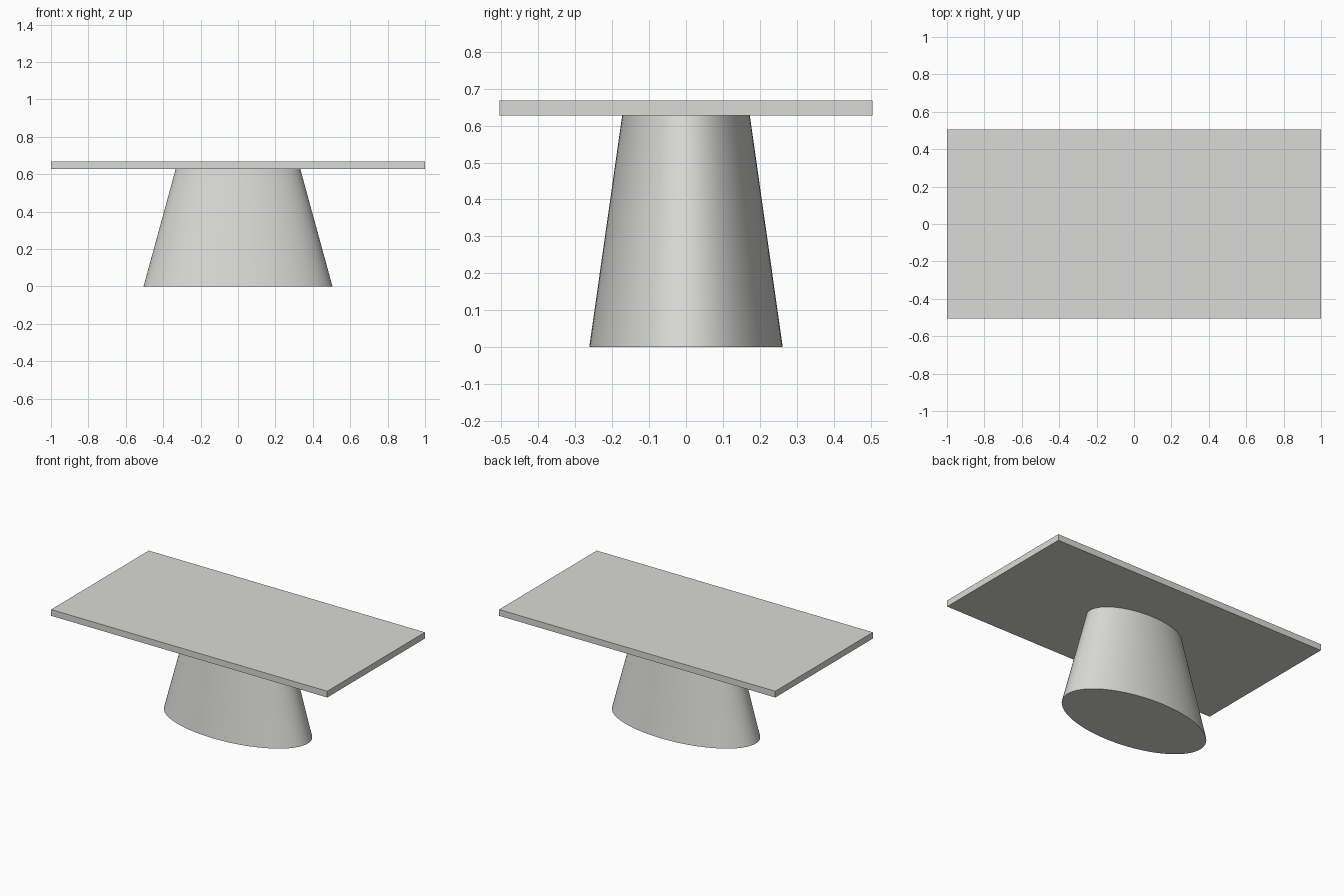
import bpy
import math

if "Cube" in bpy.data.objects:
    bpy.data.objects.remove(bpy.data.objects["Cube"])

grey = bpy.data.materials.new("light grey")
grey.diffuse_color = (0.70, 0.70, 0.68, 1.0)
grey.use_nodes = True
grey.node_tree.nodes["Principled BSDF"].inputs["Base Color"].default_value = grey.diffuse_color

TOP, UNDERSIDE = 0.668, 0.627

# Rectangular table top
bpy.ops.mesh.primitive_cube_add(size=1, location=(0, 0, (TOP + UNDERSIDE) / 2))
top = bpy.context.object
top.name = "table_top"
top.scale = (2.0, 1.01, TOP - UNDERSIDE)
bpy.ops.object.transform_apply(location=False, rotation=False, scale=True)
top.data.materials.append(grey)

# Tapered oval pedestal, wider at the floor
bpy.ops.mesh.primitive_cone_add(vertices=96, radius1=1.0, radius2=0.66,
                                depth=UNDERSIDE, location=(0, 0, UNDERSIDE / 2))
pedestal = bpy.context.object
pedestal.name = "pedestal"
pedestal.scale = (0.505, 0.262, 1.0)
bpy.ops.object.transform_apply(location=False, rotation=False, scale=True)
bpy.ops.object.shade_smooth_by_angle(angle=math.radians(30))
pedestal.data.materials.append(grey)
